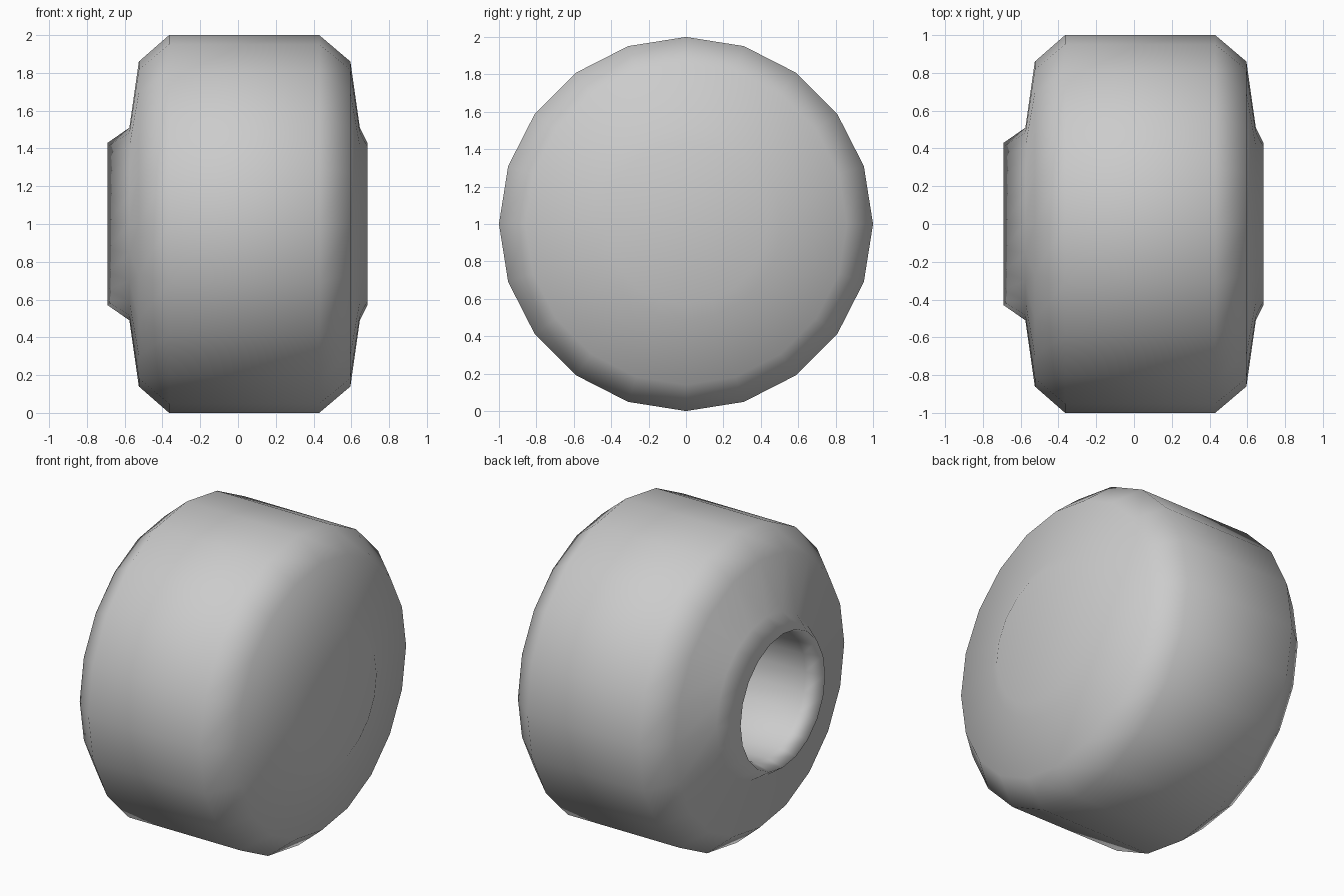
import bpy, bmesh, math

cube = bpy.data.objects.get("Cube")
if cube:
    bpy.data.objects.remove(cube, do_unlink=True)

SIDES = 20

grey = bpy.data.materials.new("plain grey")
grey.use_nodes = True
colour = (0.6, 0.6, 0.6, 1.0)
grey.diffuse_color = colour
bsdf = next(n for n in grey.node_tree.nodes if n.type == 'BSDF_PRINCIPLED')
bsdf.inputs["Base Color"].default_value = colour


def lathe_x(name, profile, material):
    """Spin an (x, radius) profile round the x axis; radius 0 is a pole."""
    bm = bmesh.new()
    rings = []
    for x, r in profile:
        if r == 0:
            rings.append([bm.verts.new((x, 0, 1))] * SIDES)
        else:
            angles = [math.tau * i / SIDES for i in range(SIDES)]
            rings.append([bm.verts.new((x, r * math.cos(a), 1 + r * math.sin(a)))
                          for a in angles])
    for a, b in zip(rings, rings[1:]):
        for i in range(SIDES):
            j = (i + 1) % SIDES
            corners = list(dict.fromkeys((a[i], a[j], b[j], b[i])))
            bm.faces.new(corners).smooth = True
    bmesh.ops.recalc_face_normals(bm, faces=bm.faces[:])
    mesh = bpy.data.meshes.new(name)
    bm.to_mesh(mesh)
    bm.free()
    mesh.materials.append(material)
    obj = bpy.data.objects.new(name, mesh)
    bpy.context.collection.objects.link(obj)
    return obj


# Wheel: dished outer cap, chamfered tread, inner hub collar and axle bore
wheel_profile = [
    (0.64, 0), (0.685, 0.43), (0.645, 0.51), (0.595, 0.86), (0.43, 1.0),
    (-0.365, 1.0), (-0.525, 0.86), (-0.575, 0.51), (-0.69, 0.43),
    (-0.57, 0.40), (0.1, 0.40), (0.1, 0),
]
lathe_x("wheel", wheel_profile, grey)
